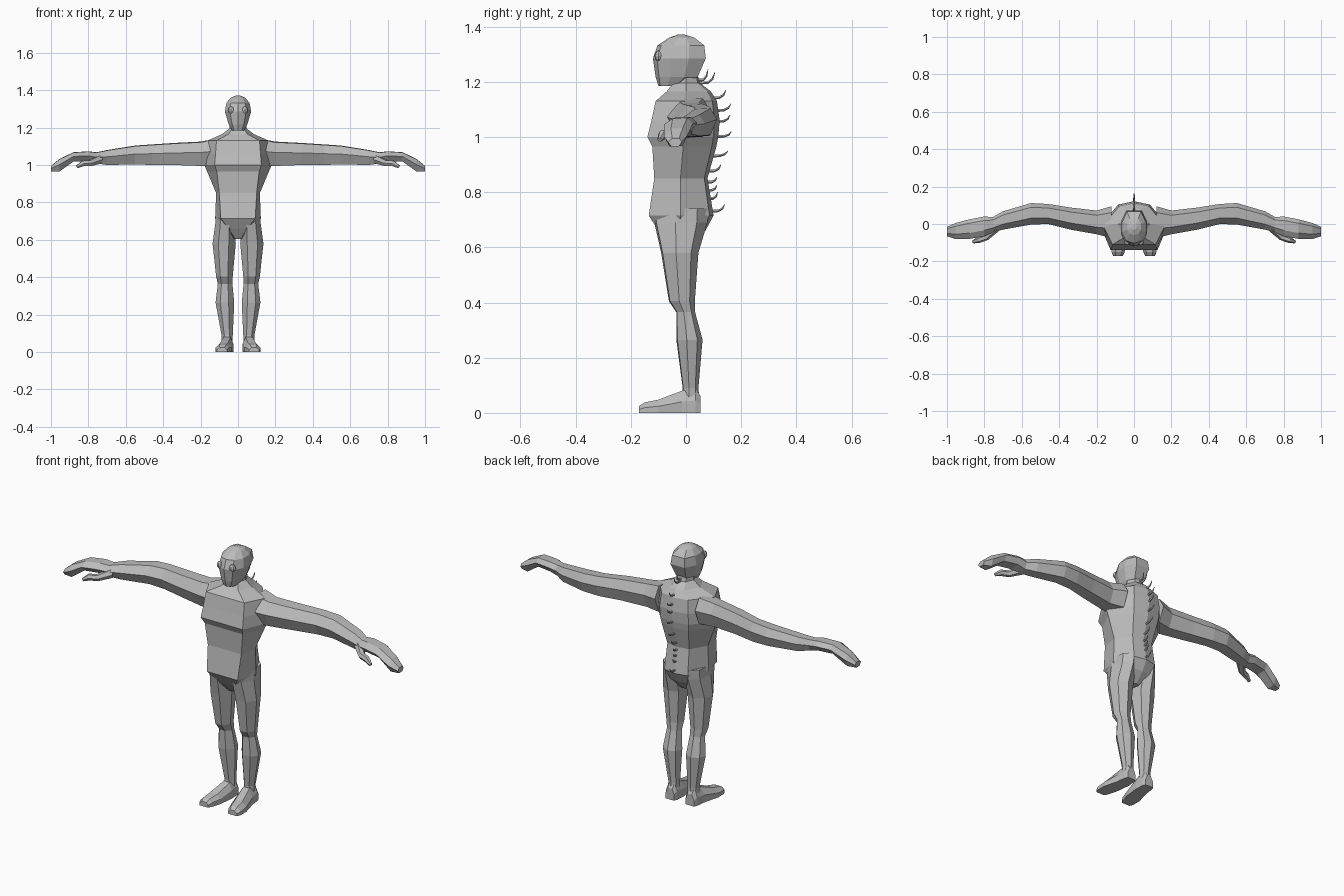
import bpy, bmesh, math
from mathutils import Vector

GREY = bpy.data.materials.new("plain grey")
GREY.diffuse_color = (0.5, 0.5, 0.5, 1)


def finish(name, bm):
    bmesh.ops.recalc_face_normals(bm, faces=bm.faces[:])
    mesh = bpy.data.meshes.new(name)
    bm.to_mesh(mesh)
    bm.free()
    mesh.materials.append(GREY)
    ob = bpy.data.objects.new(name, mesh)
    bpy.context.collection.objects.link(ob)
    return ob


def loft(name, rings):
    """Skin a list of equal-length point rings and cap both ends."""
    bm = bmesh.new()
    loops = [[bm.verts.new(p) for p in r] for r in rings]
    n = len(loops[0])
    for a, b in zip(loops, loops[1:]):
        for i in range(n):
            j = (i + 1) % n
            bm.faces.new((a[i], a[j], b[j], b[i]))
    bm.faces.new(loops[0])
    bm.faces.new(loops[-1])
    return finish(name, bm)


def torso_ring(z, fw, hw, bw, yf, ym, yb):
    return [(-fw, yf, z), (fw, yf, z), (hw, ym, z), (bw, yb * .85, z),
            (0, yb, z), (-bw, yb * .85, z), (-hw, ym, z)]


def head_ring(z, hw, yf, yb):
    d = yb - yf
    half = [(0, yf), (.62 * hw, yf + .08 * d), (hw, yf + .35 * d),
            (hw, yf + .68 * d), (.6 * hw, yb)]
    return [(x, y, z) for x, y in half] + [(-x, y, z) for x, y in half[:0:-1]]


def leg_ring(s, z, xi, xo, yf, yb):
    w, d = xo - xi, yb - yf
    pts = [(.3, 0), (.75, .04), (1, .4), (.9, .8), (.5, 1), (.12, .85), (0, .4)]
    return [(s * (xi + u * w), yf + v * d, z) for u, v in pts]


def arm_ring(s, x, yf, yb, zb, zt):
    d, h = yb - yf, zt - zb
    pts = [(0, .55), (.3, .97), (.8, 1), (1, .6), (.8, .04), (.25, 0)]
    return [(s * x, yf + u * d, zb + v * h) for u, v in pts]


def foot_ring(s, y, xi, xo, h):
    w = xo - xi
    pts = [(0, 0), (1, 0), (1, .5), (.72, 1), (.22, 1), (0, .55)]
    return [(s * (xi + u * w), y, v * h) for u, v in pts]


def tube(name, path, sides):
    """Tapered tube through (point, radius) pairs."""
    pts = [Vector(p) for p, r in path]
    rings = []
    for i, (p, r) in enumerate(path):
        t = (pts[min(i + 1, len(pts) - 1)] - pts[max(i - 1, 0)]).normalized()
        u = t.cross(Vector((0, 0, 1))).normalized()
        v = t.cross(u)
        rings.append([pts[i] + r * (u * math.cos(a) + v * math.sin(a))
                      for a in (2 * math.pi * k / sides for k in range(sides))])
    return loft(name, rings)


# Torso with neck and pelvis
loft("torso", [torso_ring(*r) for r in (
    (1.235, .028, .045, .025, -.04, 0, .04),
    (1.195, .03, .046, .028, -.045, 0, .05),
    (1.165, .05, .085, .04, -.07, 0, .09),
    (1.13, .115, .165, .08, -.11, -.01, .112),
    (1.06, .12, .18, .085, -.125, -.01, .122),
    (1.0, .125, .18, .085, -.14, -.01, .117),
    (.965, .113, .165, .08, -.122, -.01, .11),
    (.85, .1, .117, .065, -.115, -.02, .078),
    (.715, .092, .122, .07, -.135, -.02, .1),
    (.66, .05, .105, .055, -.1, -.02, .07),
    (.605, .015, .03, .02, -.06, -.02, .02))])

# Head
loft("head", [head_ring(*r) for r in (
    (1.185, .032, -.1, -.01),
    (1.217, .05, -.11, .042),
    (1.285, .07, -.12, .072),
    (1.332, .062, -.103, .066),
    (1.36, .038, -.06, .03),
    (1.371, .012, -.03, -.005))])

for s, side in ((1, "left"), (-1, "right")):
    # Eye
    bm = bmesh.new()
    bmesh.ops.create_uvsphere(bm, u_segments=8, v_segments=6, radius=.018)
    for v in bm.verts:
        v.co = (v.co.x + s * .037, v.co.y * .8 - .1, v.co.z * 1.1 + 1.293)
    finish(side + "_eye", bm)

    # Arm running into the hand
    loft(side + "_arm", [arm_ring(s, *r) for r in (
        (.12, -.075, .095, .995, 1.14),
        (.2, -.055, .072, .995, 1.125),
        (.34, -.03, .088, 1.0, 1.118),
        (.46, .0, .107, 1.0, 1.11),
        (.55, -.003, .112, 1.003, 1.104),
        (.7, -.03, .068, 1.0, 1.08),
        (.755, -.045, .037, 1.008, 1.068),
        (.8, -.065, .04, 1.02, 1.073),
        (.88, -.08, .025, 1.018, 1.068),
        (.955, -.08, .005, .965, 1.032),
        (1.0, -.065, -.015, .965, .995))])

    # Thumb
    tube(side + "_thumb", [((s * .74, -.02, 1.03), .025),
                           ((s * .79, -.07, 1.01), .018),
                           ((s * .83, -.085, 1.008), .017),
                           ((s * .86, -.095, .99), .009)], 6)

    # Leg
    loft(side + "_leg", [leg_ring(s, *r) for r in (
        (.74, .02, .118, -.115, .08),
        (.69, .014, .121, -.115, .078),
        (.58, .012, .136, -.09, .045),
        (.405, .028, .117, -.062, .032),
        (.365, .03, .108, -.035, .033),
        (.265, .02, .12, -.035, .06),
        (.09, .028, .088, -.012, .045),
        (.03, .03, .088, -.015, .05))])

    # Foot
    loft(side + "_foot", [foot_ring(s, *r) for r in (
        (.053, .035, .085, .06),
        (.035, .028, .092, .09),
        (-.015, .025, .098, .08),
        (-.1, .035, .12, .048),
        (-.15, .05, .12, .038),
        (-.17, .06, .112, .025))])

# Hooked spines down the back: base y, base z, tip y, tip z
for i, (y0, z0, y1, z1) in enumerate((
        (.05, 1.205, .08, 1.245), (.06, 1.195, .105, 1.235),
        (.1, 1.14, .145, 1.17), (.115, 1.095, .163, 1.12),
        (.115, 1.055, .16, 1.08), (.115, 1.0, .165, 1.02),
        (.1, .93, .152, .95), (.085, .875, .127, .9),
        (.08, .835, .112, .855), (.08, .805, .112, .825),
        (.085, .775, .115, .8), (.098, .73, .14, .755))):
    dy = y1 - y0
    tube(f"back_spine_{i + 1}", [((0, y0 - .02, z0), .006),
                                 ((0, y0 + .45 * dy, z0 + .002), .005),
                                 ((0, y0 + .8 * dy, z0 + .4 * (z1 - z0)), .004),
                                 ((0, y1, z1), .001)], 5)
